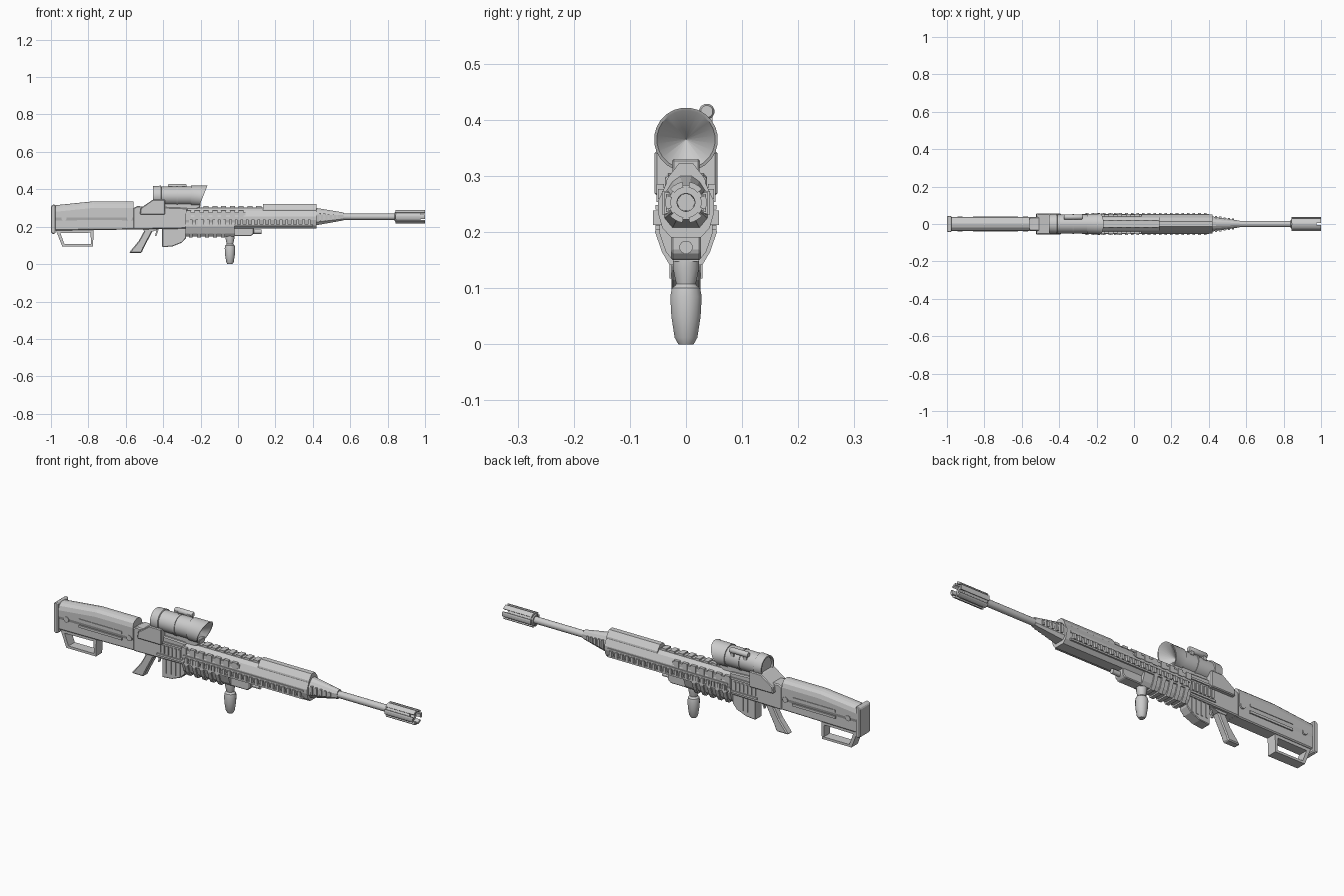
import bpy
import bmesh
import math
from mathutils import Matrix, Vector

default_cube = bpy.data.objects.get("Cube")
if default_cube:
    bpy.data.objects.remove(default_cube, do_unlink=True)

BORE = .253      # height of the barrel axis
SCOPE = .365     # height of the scope axis


def finish(name, bm, bevel=0, smooth=False):
    """Turn a bmesh into a named object."""
    bmesh.ops.recalc_face_normals(bm, faces=bm.faces)
    mesh = bpy.data.meshes.new(name)
    bm.to_mesh(mesh)
    bm.free()
    obj = bpy.data.objects.new(name, mesh)
    bpy.context.collection.objects.link(obj)
    if bevel:
        modifier = obj.modifiers.new("Bevel", "BEVEL")
        modifier.width = bevel
        modifier.segments = 1
    if smooth:
        bpy.ops.object.select_all(action="DESELECT")
        obj.select_set(True)
        bpy.context.view_layer.objects.active = obj
        bpy.ops.object.shade_smooth_by_angle(angle=math.radians(35))
    return obj


def skin(bm, rings):
    """Bridge equal rings of points and cap both ends."""
    rows = [[bm.verts.new(point) for point in ring] for ring in rings]
    for first, second in zip(rows, rows[1:]):
        count = len(first)
        for i in range(count):
            j = (i + 1) % count
            bm.faces.new((first[i], first[j], second[j], second[i]))
    bm.faces.new(rows[0])
    bm.faces.new(rows[-1])


def plate(name, outline, half_width, bevel=0):
    """Side outline in x and z, extruded across y."""
    bm = bmesh.new()
    skin(bm, [[(x, side * half_width, z) for x, z in outline] for side in (-1, 1)])
    return finish(name, bm, bevel)


def loft(name, sections):
    """Mirrored half sections in y and z, joined along x."""
    bm = bmesh.new()
    rings = []
    for x, half in sections:
        right = [(x, y, z) for y, z in half]
        left = [(x, -y, z) for y, z in reversed(half)]
        rings.append(right + left)
    skin(bm, rings)
    return finish(name, bm)


def turned(name, profile, center, axis="X", sides=24, slant=None):
    """Position and radius pairs turned about the x or z axis."""
    bm = bmesh.new()
    rings = []
    for along, radius in profile:
        ring = []
        for i in range(sides):
            angle = math.tau * (i + .5) / sides
            a, b = radius * math.cos(angle), radius * math.sin(angle)
            offset = Vector((along, a, b) if axis == "X" else (a, b, along))
            if slant is not None and along > slant:
                offset.x += b * .4
            ring.append(Vector(center) + offset)
        rings.append(ring)
    skin(bm, rings)
    return finish(name, bm, smooth=True)


def blocks(name, items, bevel=0):
    """Several boxes, given as center and size, in one object."""
    bm = bmesh.new()
    for center, size in items:
        matrix = Matrix.Translation(center) @ Matrix.Diagonal((*size, 1))
        bmesh.ops.create_cube(bm, size=1, matrix=matrix)
    return finish(name, bm, bevel)


def tooth_row(name, start, step, count, y, z, size):
    """Evenly spaced teeth along x, mirrored when off center."""
    sides = (-1, 1) if y else (1,)
    return blocks(name, [((start + step * i, y * side, z), size)
                         for i in range(count) for side in sides])


# Stock with rounded cheek rest and butt plate
plate("stock_body", [(-.98, .18), (-.54, .185), (-.54, .3), (-.98, .295)], .033, .005)


def cheek_section(top):
    return [(.03, .225), (.038, .25), (.038, top - .035),
            (.032, top - .015), (.02, top - .004), (.006, top)]


loft("cheek_rest", [(-.975, cheek_section(.315)), (-.77, cheek_section(.336)),
                    (-.56, cheek_section(.336))])
plate("butt_plate", [(-1, .17), (-.99, .16), (-.975, .165), (-.975, .315),
                     (-.985, .32), (-1, .31)], .043, .004)
blocks("stock_side_ribs", [((-.74, side * .038, z), (.24, .006, .012))
                           for side in (-1, 1) for z in (.23, .262)])
for label, x in (("rear", -.93), ("front", -.58)):
    for side_name, side in (("left", 1), ("right", -1)):
        bolt = turned(label + "_stock_bolt_" + side_name,
                      [(-.005, .014), (.005, .014)], (0, 0, 0), sides=12)
        bolt.rotation_euler.z = math.pi / 2
        bolt.location = (x, side * .036, .245)

# Open loop under the stock
plate("loop_rear_leg", [(-.975, .185), (-.94, .095), (-.928, .107), (-.957, .185)], .025)
plate("loop_bottom", [(-.94, .095), (-.775, .095), (-.785, .107), (-.932, .107)], .025)
plate("loop_front_leg", [(-.785, .1), (-.775, .095), (-.772, .19), (-.79, .19)], .025)
plate("loop_top", [(-.965, .165), (-.785, .168), (-.77, .19), (-.975, .19)], .025)

# Receiver, pistol grip, trigger and magazine
plate("receiver", [(-.56, .185), (-.27, .19), (-.27, .3), (-.54, .31), (-.56, .3)],
      .037, .005)
plate("receiver_lower_lip", [(-.51, .188), (-.5, .175), (-.455, .175), (-.42, .188)], .022)
plate("pistol_grip", [(-.5, .18), (-.53, .125), (-.583, .06), (-.515, .06),
                      (-.505, .085), (-.455, .18)], .019, .005)
plate("trigger", [(-.435, .19), (-.443, .15), (-.436, .15), (-.423, .19)], .005)
plate("magazine", [(-.405, .195), (-.405, .09), (-.35, .095), (-.3, .115),
                   (-.277, .14), (-.277, .195)], .026, .003)
tooth_row("magazine_ribs", -.385, .026, 4, .026, .155, (.01, .006, .075))
tooth_row("receiver_vents", -.41, .022, 6, .038, .24, (.012, .008, .042))
blocks("receiver_side_rails", [((-.35, side * .039, z), (.15, .008, .01))
                               for side in (-1, 1) for z in (.208, .275)])

# Scope mount and scope
plate("scope_mount", [(-.525, .265), (-.52, .3), (-.455, .345), (-.39, .345),
                      (-.39, .265)], .056, .004)
plate("scope_riser", [(-.4, .29), (-.4, .33), (-.2, .33), (-.2, .308), (-.23, .29)],
      .024, .003)
turned("scope_body", [(-.447, .0), (-.447, .042), (-.455, .045), (-.455, .052),
                      (-.412, .055), (-.41, .05), (-.25, .05), (-.25, .055),
                      (-.19, .055), (-.185, .057), (-.185, .052), (-.235, .001)],
       (0, 0, SCOPE), slant=-.2)
turned("scope_ring", [(-.33, .053), (-.32, .053)], (0, 0, SCOPE))
turned("scope_side_tube", [(-.375, .011), (-.37, .014), (-.28, .014), (-.275, .011)],
       (0, .037, .415), sides=12)
blocks("scope_tube_clamps", [((x, .034, .402), (.018, .026, .03)) for x in (-.36, -.29)])

# Handguard body and raised front cover
guard = [(.026, .19), (.042, .207), (.05, .235), (.05, .255), (.036, .285), (.02, .3)]
loft("handguard", [(-.28, guard), (.42, guard)])
cover = [(.036, .28), (.034, .295), (.013, .322)]
loft("front_top_cover", [(.135, cover), (.42, cover)])
blocks("top_rail", [((-.07, 0, .299), (.42, .034, .01))])
tooth_row("top_rail_teeth", -.265, .047, 9, 0, .305, (.027, .04, .012))
blocks("upper_side_rails", [((-.12, side * .042, .268), (.32, .016, .018))
                            for side in (-1, 1)])
tooth_row("upper_side_teeth", -.265, .047, 7, .046, .27, (.027, .014, .032))
blocks("lower_side_rails", [((.065, side * .05, z), (.67, .008, .008))
                            for side in (-1, 1) for z in (.208, .244)])
tooth_row("lower_side_teeth", -.25, .03, 22, .051, .226, (.014, .016, .026))

# Ribbed lower housing
def lower_section(grow):
    return [(.022 + grow, .148 - grow), (.036 + grow, .165), (.048 + grow, .2),
            (.045 + grow, .235)]


loft("lower_housing", [(-.28, lower_section(0)), (-.02, lower_section(0))])
for number in range(5):
    start = -.262 + number * .043
    loft("housing_rib_" + str(number + 1),
         [(start, lower_section(.007)), (start + .02, lower_section(.007))])
plate("housing_nose", [(-.03, .195), (-.03, .15), (.07, .15), (.085, .165), (.085, .195)],
      .027, .004)
turned("lower_tube", [(.04, .012), (.125, .012)], (0, 0, .173), sides=12)

# Vertical foregrip
turned("foregrip", [(0, .014), (.012, .021), (.05, .027), (.085, .029), (.1, .026),
                    (.105, .02), (.108, .018), (.135, .024), (.15, .024)],
       (-.043, 0, 0), axis="Z", sides=12)

# Tapered nose with side teeth
nose_rear = [(.024, .208), (.038, .225), (.04, .265), (.024, .29), (.01, .3)]
nose_tip = [(.01, .234), (.018, .242), (.018, .262), (.012, .272), (.005, .276)]
loft("tapered_nose", [(.42, nose_rear), (.565, nose_tip)])
blocks("nose_teeth", [((.438 + .023 * i, side * (.037 - .0035 * i), .252),
                       (.011, .012, .042 - .005 * i))
                      for i in range(5) for side in (-1, 1)])

# Barrel and slotted muzzle
turned("barrel", [(.4, .017), (.86, .017)], (0, 0, BORE), sides=16)
turned("muzzle_core", [(.838, .022), (.845, .031), (.975, .031), (.975, .016),
                       (.93, .015)], (0, 0, BORE))
prongs = bmesh.new()
for index in range(6):
    middle = math.tau * index / 6
    angles = [middle + math.radians(turn) for turn in (-20, -7, 7, 20)]
    arc = [(r * math.cos(a), r * math.sin(a))
           for r, sweep in ((.037, angles), (.027, angles[::-1])) for a in sweep]
    skin(prongs, [[(x, y, z + BORE) for y, z in arc] for x in (.842, 1)])
finish("muzzle_prongs", prongs)
